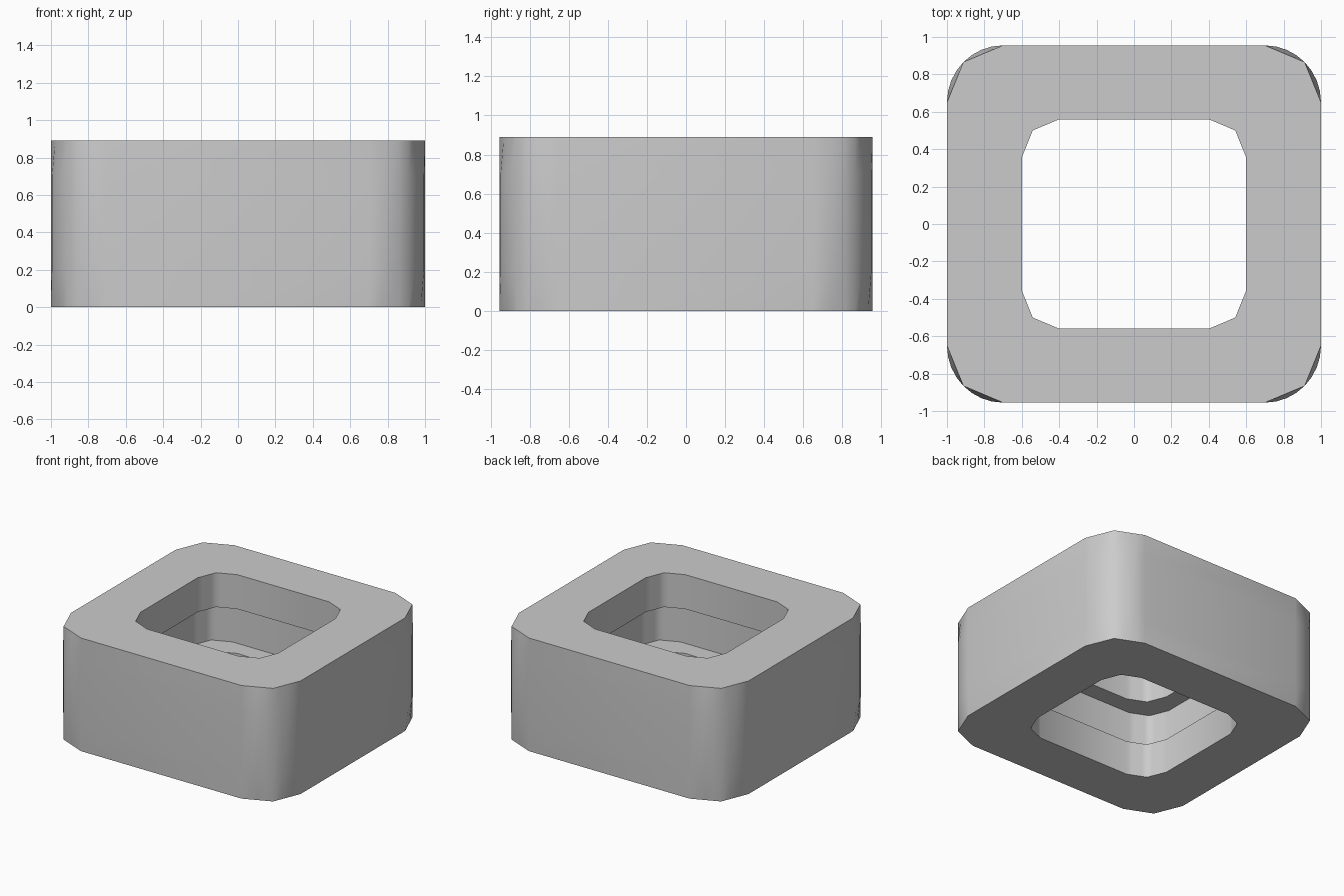
import bpy
import bmesh
from math import cos, sin, pi

cube = bpy.data.objects.get("Cube")
if cube:
    bpy.data.objects.remove(cube)

STEPS = 8  # segments per rounded corner


def corner_point(i, rx, ry, chamfered):
    """Point on a quarter ellipse, or on its two-segment version."""
    if not chamfered:
        a = pi / 2 * i / STEPS
        return rx * cos(a), ry * sin(a)
    half = STEPS // 2
    k, t = min(i // half, 1), 0
    t = (i - k * half) / half
    a, b = k * pi / 4, (k + 1) * pi / 4
    return (rx * (cos(a) * (1 - t) + cos(b) * t),
            ry * (sin(a) * (1 - t) + sin(b) * t))


def ring(bm, hx, hy, rx, ry, z, chamfered):
    """Closed loop of vertices around a rounded rectangle."""
    quarter = [corner_point(i, rx, ry, chamfered) for i in range(STEPS + 1)]
    quarter = [(hx - rx + x, hy - ry + y) for x, y in quarter]
    flipped = quarter[::-1]
    loop = (quarter + [(-x, y) for x, y in flipped]
            + [(-x, -y) for x, y in quarter] + [(x, -y) for x, y in flipped])
    return [bm.verts.new((x, y, z)) for x, y in loop]


HEIGHT = 0.89
OUTER = (1.0, 0.955, 0.3, 0.305)
HOLE = (0.6, 0.56, 0.2, 0.205)
GROOVE = (0.74, 0.70, 0.2, 0.205)

# Cross-section: outer wall upward, then down through the grooved opening
section = [
    (OUTER, 0.0, True), (OUTER, 0.2, False), (OUTER, 0.7, False),
    (OUTER, HEIGHT, True),
    (HOLE, HEIGHT, True), (HOLE, 0.62, True),
    (GROOVE, 0.62, True), (GROOVE, 0.27, True),
    (HOLE, 0.27, True), (HOLE, 0.0, True),
]

bm = bmesh.new()
rings = [ring(bm, *shape, z, chamfered) for shape, z, chamfered in section]
for lower, upper in zip(rings, rings[1:] + rings[:1]):
    n = len(lower)
    for i in range(n):
        j = (i + 1) % n
        bm.faces.new((lower[i], lower[j], upper[j], upper[i]))
bmesh.ops.recalc_face_normals(bm, faces=bm.faces)
mesh = bpy.data.meshes.new("block_frame")
bm.to_mesh(mesh)
bm.free()

# Plain grey finish
grey = bpy.data.materials.new("light_grey")
grey.use_nodes = True
colour = (0.6, 0.6, 0.6, 1)
grey.diffuse_color = colour
grey.node_tree.nodes["Principled BSDF"].inputs["Base Color"].default_value = colour
mesh.materials.append(grey)

block = bpy.data.objects.new("block_frame", mesh)
bpy.context.collection.objects.link(block)
bpy.context.view_layer.objects.active = block
block.select_set(True)
bpy.ops.object.shade_smooth_by_angle(angle=pi / 4)
